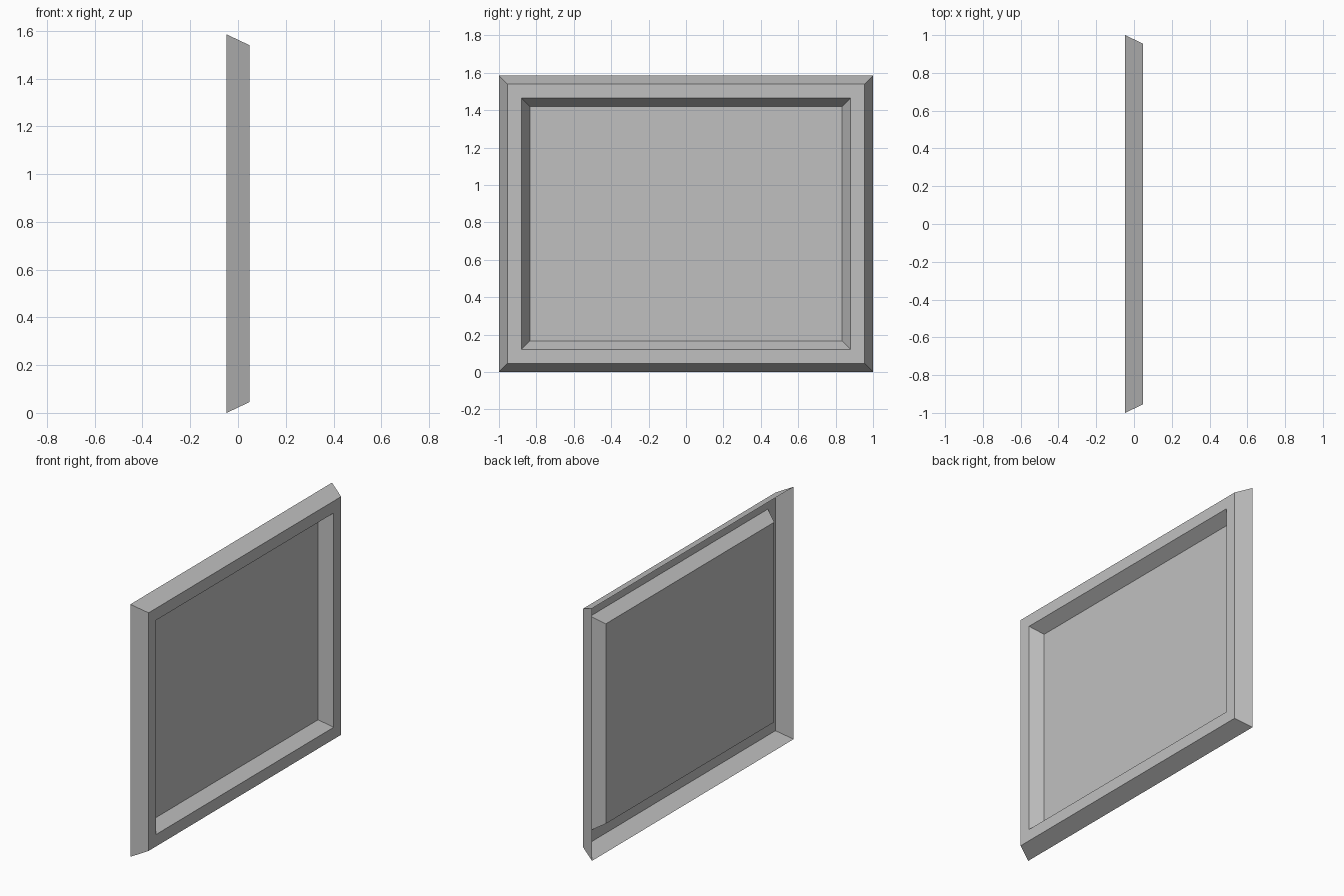
import bpy
import bmesh

cube = bpy.data.objects.get("Cube")
if cube:
    bpy.data.objects.remove(cube, do_unlink=True)

HALF_Y, HALF_Z = 1.0, 0.7925
FRONT_X = 0.0475

grey = bpy.data.materials.new("plain grey")
grey.use_nodes = True
colour = (0.53, 0.53, 0.53, 1)
grey.diffuse_color = colour
grey.node_tree.nodes["Principled BSDF"].inputs["Base Color"].default_value = colour


def sheet(name, profile, filled=False):
    """Open sheet lofted through rectangles given as (inset, x)."""
    bm = bmesh.new()
    rings = []
    for inset, x in profile:
        y, z = HALF_Y - inset, HALF_Z - inset
        corners = ((-y, -z), (y, -z), (y, z), (-y, z))
        rings.append([bm.verts.new((x, a, HALF_Z + b)) for a, b in corners])
    for outer, inner in zip(rings, rings[1:]):
        for i in range(4):
            j = (i + 1) % 4
            bm.faces.new((outer[i], outer[j], inner[j], inner[i]))
    if filled:
        bm.faces.new(rings[-1])
    mesh = bpy.data.meshes.new(name)
    bm.to_mesh(mesh)
    bm.free()
    mesh.materials.append(grey)
    obj = bpy.data.objects.new(name, mesh)
    bpy.context.collection.objects.link(obj)
    return obj


# Hollow frame: sloped outer wall and flat face, open at the back
sheet("frame", [(0, -FRONT_X), (0.045, FRONT_X), (0.12, FRONT_X)])

# Sunken panel with sloped inner walls
sheet("sunken_panel", [(0.12, FRONT_X), (0.165, -0.028)], filled=True)
